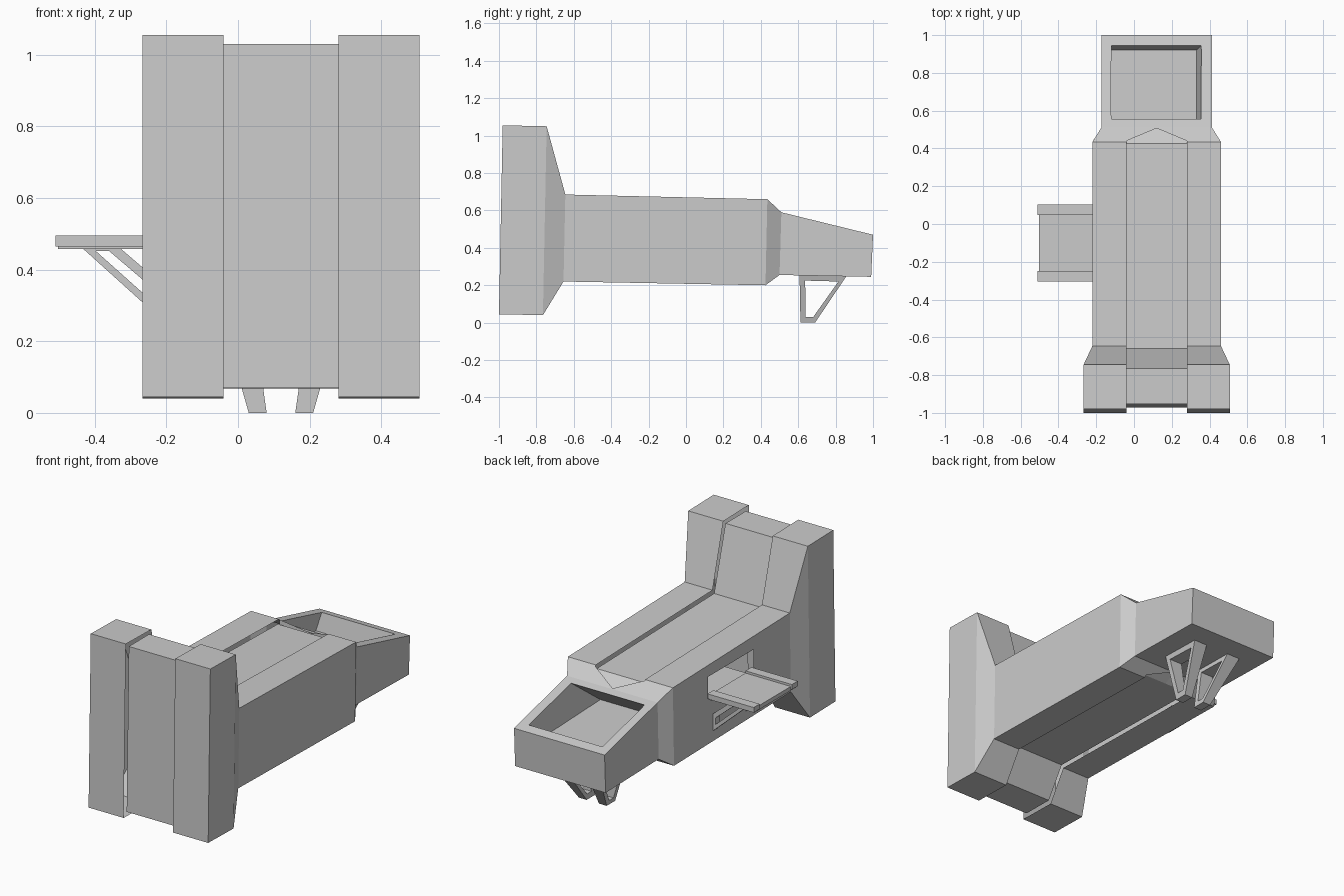
import bpy, bmesh

if "Cube" in bpy.data.objects:
    bpy.data.objects.remove(bpy.data.objects["Cube"])

CX = 0.12  # centre line of the hull


def loft(name, rings, hidden=False):
    """Closed solid through rings that have equal point counts."""
    bm = bmesh.new()
    loops = [[bm.verts.new(p) for p in r] for r in rings]
    n = len(rings[0])
    for a, b in zip(loops, loops[1:]):
        for i in range(n):
            j = (i + 1) % n
            bm.faces.new((a[i], a[j], b[j], b[i]))
    bm.faces.new(loops[0])
    bm.faces.new(loops[-1])
    bmesh.ops.recalc_face_normals(bm, faces=bm.faces)
    me = bpy.data.meshes.new(name)
    bm.to_mesh(me)
    bm.free()
    ob = bpy.data.objects.new(name, me)
    bpy.context.collection.objects.link(ob)
    ob.hide_render = hidden
    return ob


def box(name, x0, x1, y0, y1, z0, z1, hidden=False):
    return loft(name, [[(x0, y0, z), (x1, y0, z), (x1, y1, z), (x0, y1, z)]
                       for z in (z0, z1)], hidden)


def frame(name, outer, inner, near, far):
    """Flat loop of 2D profile points; near/far map them to 3D sides."""
    bm = bmesh.new()
    sets = [[bm.verts.new(f(*p)) for p in loop]
            for f in (near, far) for loop in (outer, inner)]
    no, ni, fo, fi = sets
    n = len(outer)
    for i in range(n):
        j = (i + 1) % n
        for a, b in ((no, ni), (ni, fi), (fi, fo), (fo, no)):
            bm.faces.new((a[i], a[j], b[j], b[i]))
    bmesh.ops.recalc_face_normals(bm, faces=bm.faces)
    me = bpy.data.meshes.new(name)
    bm.to_mesh(me)
    bm.free()
    ob = bpy.data.objects.new(name, me)
    bpy.context.collection.objects.link(ob)
    return ob


# hull: y top, z top, y bottom, z bottom, half width
stations = [(-0.98, 1.055, -1.0, 0.045, 0.387), (-0.745, 1.05, -0.765, 0.04, 0.387),
            (-0.645, 0.685, -0.655, 0.22, 0.34), (0.435, 0.66, 0.425, 0.2, 0.34),
            (0.51, 0.59, 0.5, 0.255, 0.293), (1.0, 0.47, 0.99, 0.245, 0.293)]
hull = loft("hull", [[(CX - w, yt, zt), (CX + w, yt, zt), (CX + w, yb, zb), (CX - w, yb, zb)]
                     for yt, zt, yb, zb, w in stations])

# central groove wrapping top, front and underside, pointed at the rear
floor = [(0.425, 0.635), (-0.66, 0.66), (-0.765, 1.03), (-0.952, 1.03),
         (-0.972, 0.07), (-0.78, 0.068), (-0.67, 0.245), (0.415, 0.225)]


def groove_ring(x, end):
    d = end - 0.425
    pts = [(end, 0.635 - 0.8 * d)] + floor + [(end, 0.225 + 0.73 * d)]
    pts += [(end, -0.2), (-1.2, -0.2), (-1.2, 1.3), (end, 1.3)]
    return [(x, y, z) for y, z in pts]


groove = loft("groove_cutter", [groove_ring(CX - 0.16, 0.44), groove_ring(CX, 0.507),
                                groove_ring(CX + 0.16, 0.44)], True)

# open rear hopper
low = [(-0.14, 0.32, 0.40), (0.33, 0.32, 0.40), (0.33, 0.92, 0.38), (-0.14, 0.92, 0.38)]
rim = [(-0.12, 0.555, 0.579), (0.355, 0.555, 0.579), (0.355, 0.945, 0.483), (-0.12, 0.945, 0.483)]
high = [tuple(a + (b - a) * 1.1 for a, b in zip(p, q)) for p, q in zip(low, rim)]
hopper = loft("hopper_cutter", [low, high], True)

# side window
window = box("window_cutter", -0.4, 0.4, -0.31, 0.11, 0.47, 0.60, True)

for cutter in (groove, hopper, window):
    m = hull.modifiers.new(cutter.name, 'BOOLEAN')
    m.operation = 'DIFFERENCE'
    m.solver = 'EXACT'
    m.object = cutter
deps = bpy.context.evaluated_depsgraph_get()
mesh = bpy.data.meshes.new_from_object(hull.evaluated_get(deps))
hull.modifiers.clear()
hull.data = mesh
for cutter in (groove, hopper, window):
    bpy.data.objects.remove(cutter)

# leave the window as an opening into the hollow hull
bm = bmesh.new()
bm.from_mesh(mesh)
inside = []
for f in bm.faces:
    c = f.calc_center_median()
    if -0.215 < c.x < 0.41 and -0.315 < c.y < 0.115 and 0.465 < c.z < 0.605:
        inside.append(f)
bmesh.ops.delete(bm, geom=inside, context='FACES')
bm.to_mesh(mesh)
bm.free()

# side platform with raised rails
box("platform", -0.503, -0.21, -0.30, 0.09, 0.458, 0.482)
for i, y in enumerate((-0.305, 0.047)):
    box(f"platform_rail_{i}", -0.51, -0.21, y, y + 0.055, 0.465, 0.495)

# platform brackets
for i, y in enumerate((-0.27, 0.03)):
    frame(f"platform_bracket_{i}",
          [(-0.44, 0.465), (-0.335, 0.465), (-0.215, 0.362), (-0.215, 0.262)],
          [(-0.397, 0.452), (-0.36, 0.452), (-0.238, 0.348), (-0.238, 0.31)],
          lambda a, b, y=y: (a, y, b), lambda a, b, y=y: (a, y + 0.035, b))

# rear legs, tapering and leaning outward toward the top
for name, s in (("leg_left", -1), ("leg_right", 1)):
    frame(name, [(0.612, 0.0), (0.69, 0.0), (0.862, 0.255), (0.607, 0.26)],
          [(0.64, 0.03), (0.68, 0.03), (0.815, 0.22), (0.637, 0.225)],
          lambda y, z, s=s: (CX + s * (0.09 + 0.286 * z), y, z),
          lambda y, z, s=s: (CX + s * (0.04 + 0.14 * z), y, z))
